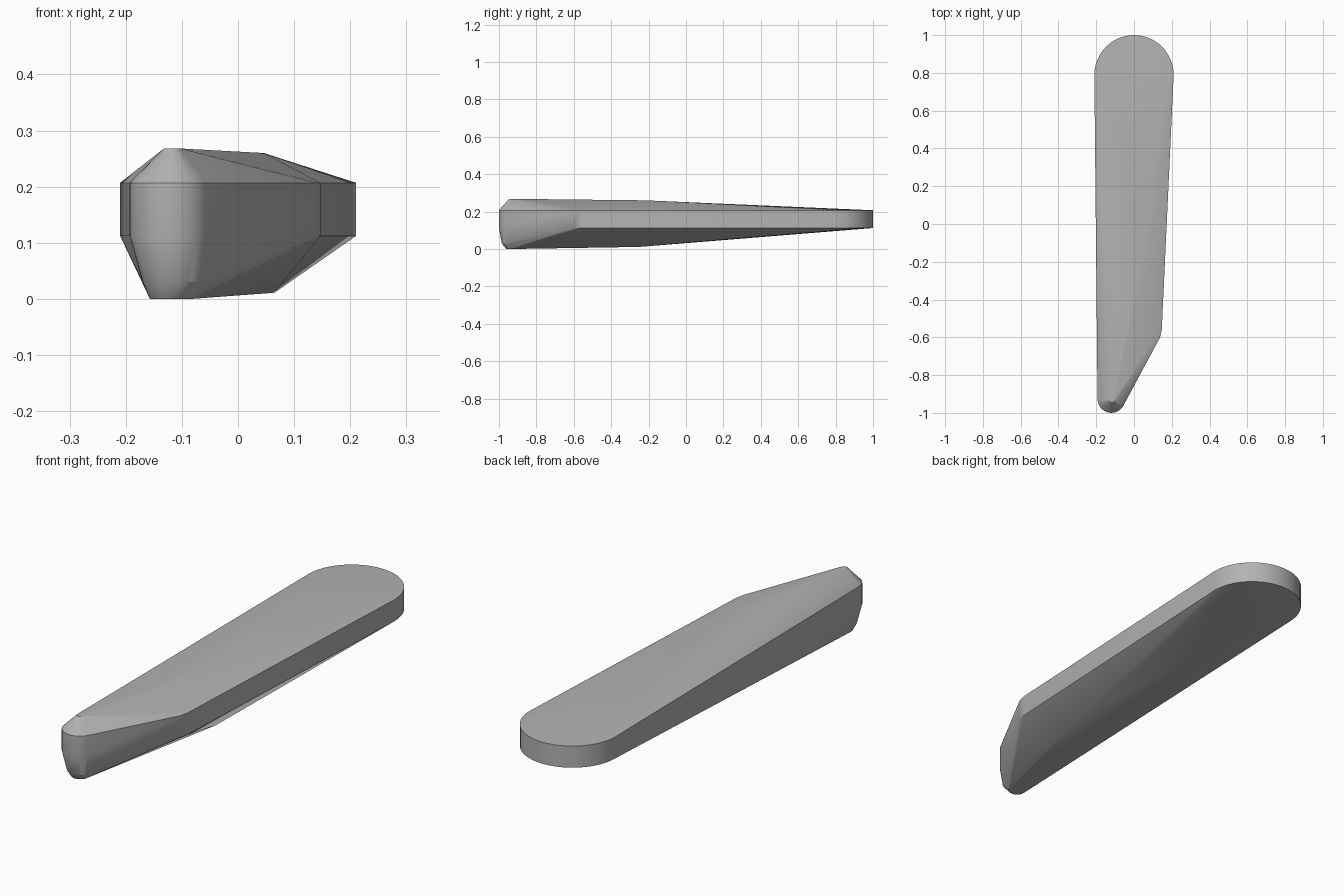
import bpy, bmesh
from math import sin, cos, pi

cube = bpy.data.objects.get("Cube")
if cube:
    bpy.data.objects.remove(cube)

grey = bpy.data.materials.new("plain grey")
grey.use_nodes = True
colour = (0.45, 0.45, 0.45, 1)
grey.diffuse_color = colour
grey.node_tree.nodes["Principled BSDF"].inputs["Base Color"].default_value = colour


def arc(cx, cy, r, start, end, z, n):
    """Points along a horizontal arc, angles in half turns."""
    angles = [pi * (start + (end - start) * i / n) for i in range(n + 1)]
    return [(cx + r * cos(a), cy + r * sin(a), z) for a in angles]


points = []
# Upright side wall: round tail, angled shoulder, narrow round nose
for z in (0.112, 0.207):
    points += arc(0, 0.79, 0.21, 0, 1, z, 24)
    points += [(0.147, -0.56, z), (0.138, -0.60, z)]
    points += arc(-0.12, -0.927, 0.073, 1, 1.88, z, 14)

# Top ridge, from nose tip to the crest
points += arc(-0.117, -0.93, 0.015, 1, 2, 0.268, 8)
points.append((0.046, -0.22, 0.26))

# Rounded nose underside and keel
points += arc(-0.115, -0.93, 0.055, 1, 1.9, 0.03, 14)
points += arc(-0.12, -0.925, 0.037, 1, 2, 0, 14)
points.append((0.065, -0.25, 0.011))

# Wrap the sections in one tapered solid
bm = bmesh.new()
for p in points:
    bm.verts.new(p)
hull = bmesh.ops.convex_hull(bm, input=bm.verts)
spare = {v for v in hull["geom_interior"] + hull["geom_unused"]
         if isinstance(v, bmesh.types.BMVert)}
bmesh.ops.delete(bm, geom=list(spare), context="VERTS")
bmesh.ops.dissolve_limit(bm, angle_limit=0.005, verts=bm.verts, edges=bm.edges)
bmesh.ops.recalc_face_normals(bm, faces=bm.faces)
mesh = bpy.data.meshes.new("tapered_body")
bm.to_mesh(mesh)
bm.free()
mesh.materials.append(grey)

body = bpy.data.objects.new("tapered_body", mesh)
bpy.context.collection.objects.link(body)
bpy.context.view_layer.objects.active = body
body.select_set(True)
bpy.ops.object.shade_smooth_by_angle(angle=pi / 6)
